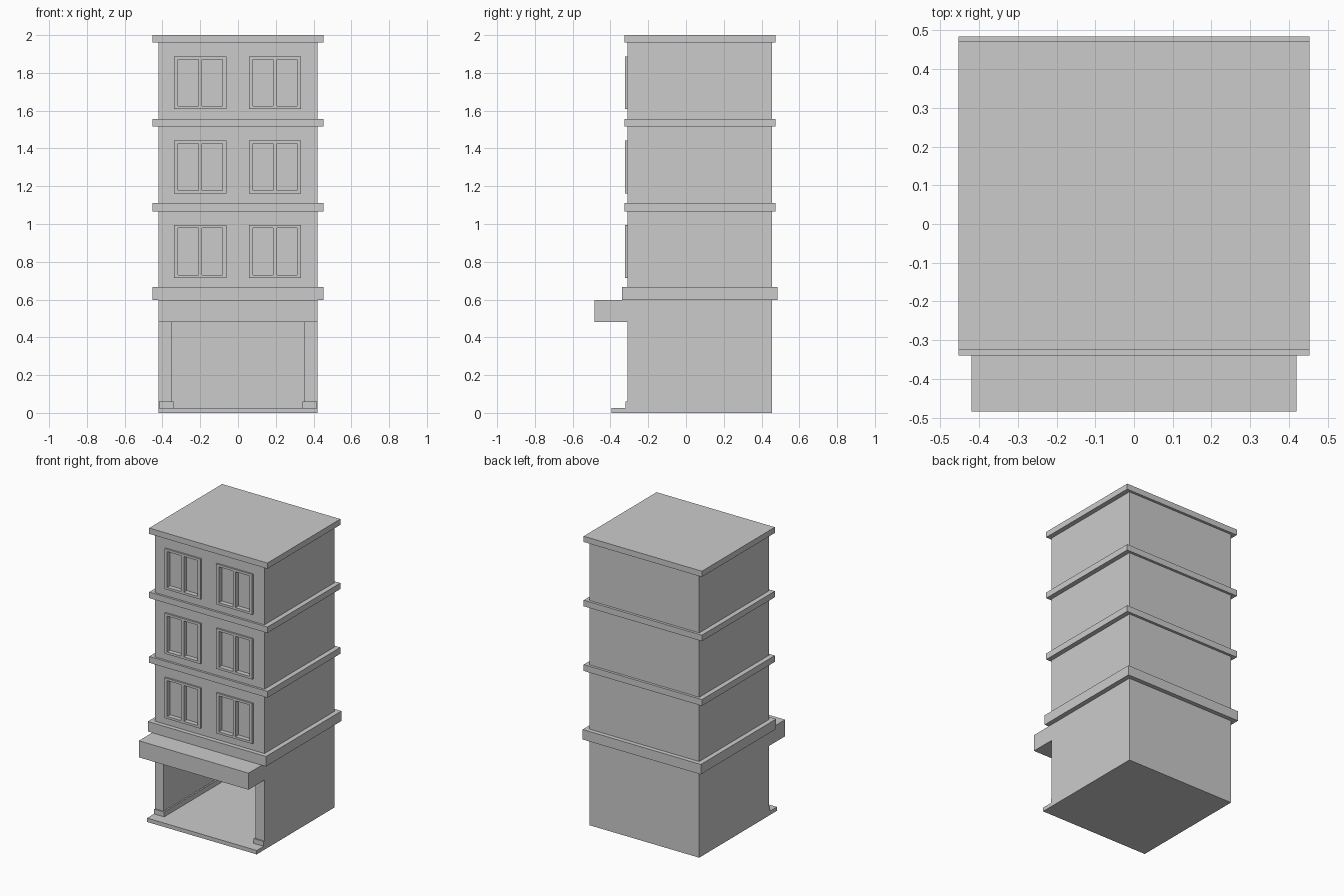
import bpy, bmesh

if "Cube" in bpy.data.objects:
    bpy.data.objects.remove(bpy.data.objects["Cube"])


def boxes(name, extents):
    """One object made of boxes given as (x0, x1, y0, y1, z0, z1)."""
    bm = bmesh.new()
    for x0, x1, y0, y1, z0, z1 in extents:
        verts = bmesh.ops.create_cube(bm, size=1)['verts']
        for v in verts:
            v.co.x = x1 if v.co.x > 0 else x0
            v.co.y = y1 if v.co.y > 0 else y0
            v.co.z = z1 if v.co.z > 0 else z0
    mesh = bpy.data.meshes.new(name)
    bm.to_mesh(mesh)
    bm.free()
    obj = bpy.data.objects.new(name, mesh)
    bpy.context.collection.objects.link(obj)
    return obj


W, FRONT, BACK = 0.42, -0.31, 0.455   # wall half width, front and back planes
IN = 0.352                            # shop interior half width

# Open ground-floor shop
boxes("shop_floor", [(-W, W, -0.395, BACK, 0, 0.027)])
boxes("shop_back_wall", [(-IN, IN, 0.39, BACK, 0.027, 0.6)])
for side, s in (("left", -1), ("right", 1)):
    x0, x1 = sorted((s * IN, s * W))
    boxes(side + "_shop_wall", [(x0, x1, FRONT, BACK, 0.027, 0.6)])
    x0, x1 = sorted((s * 0.342, s * (W - 0.001)))
    boxes(side + "_skirting", [(x0, x1, -0.319, 0.39, 0.027, 0.06)])
boxes("canopy", [(-W, W, -0.485, FRONT, 0.482, 0.597)])

# Floor ledges and roof slab
for name, z0, z1, y0, y1 in (
        ("first_ledge", 0.597, 0.666, -0.34, 0.485),
        ("second_ledge", 1.067, 1.111, -0.325, 0.473),
        ("third_ledge", 1.515, 1.557, -0.325, 0.473),
        ("roof_slab", 1.96, 2.0, -0.325, 0.473)):
    boxes(name, [(-0.453, 0.453, y0, y1, z0, z1)])

# Upper storeys, with window frames and recessed panes
body = boxes("upper_walls", [(-W, W, FRONT, BACK, 0.63, 1.98)])
recesses = []
for floor, zc in enumerate((0.854, 1.301, 1.748), 1):
    for side, xc in (("left", -0.2), ("right", 0.196)):
        y0, y1 = -0.322, FRONT + 0.002
        zb, zt = zc - 0.124, zc + 0.124
        bars = [(xc - 0.138, xc + 0.138, y0, y1, zt, zc + 0.14),
                (xc - 0.138, xc + 0.138, y0, y1, zc - 0.14, zb)]
        bars += [(xc + a, xc + b, y0, y1, zb, zt)
                 for a, b in ((-0.138, -0.117), (-0.01, 0.01), (0.117, 0.138))]
        boxes(f"window_frame_{side}_{floor}", bars)
        recesses += [(xc + a, xc + b, -0.4, -0.29, zb, zt)
                     for a, b in ((-0.117, -0.01), (0.01, 0.117))]

cutter = boxes("window_cutter", recesses)
cutter.hide_render = True
mod = body.modifiers.new("recesses", 'BOOLEAN')
mod.operation = 'DIFFERENCE'
mod.solver = 'EXACT'
mod.object = cutter
bpy.context.view_layer.objects.active = body
bpy.ops.object.modifier_apply(modifier=mod.name)
bpy.data.objects.remove(cutter)
